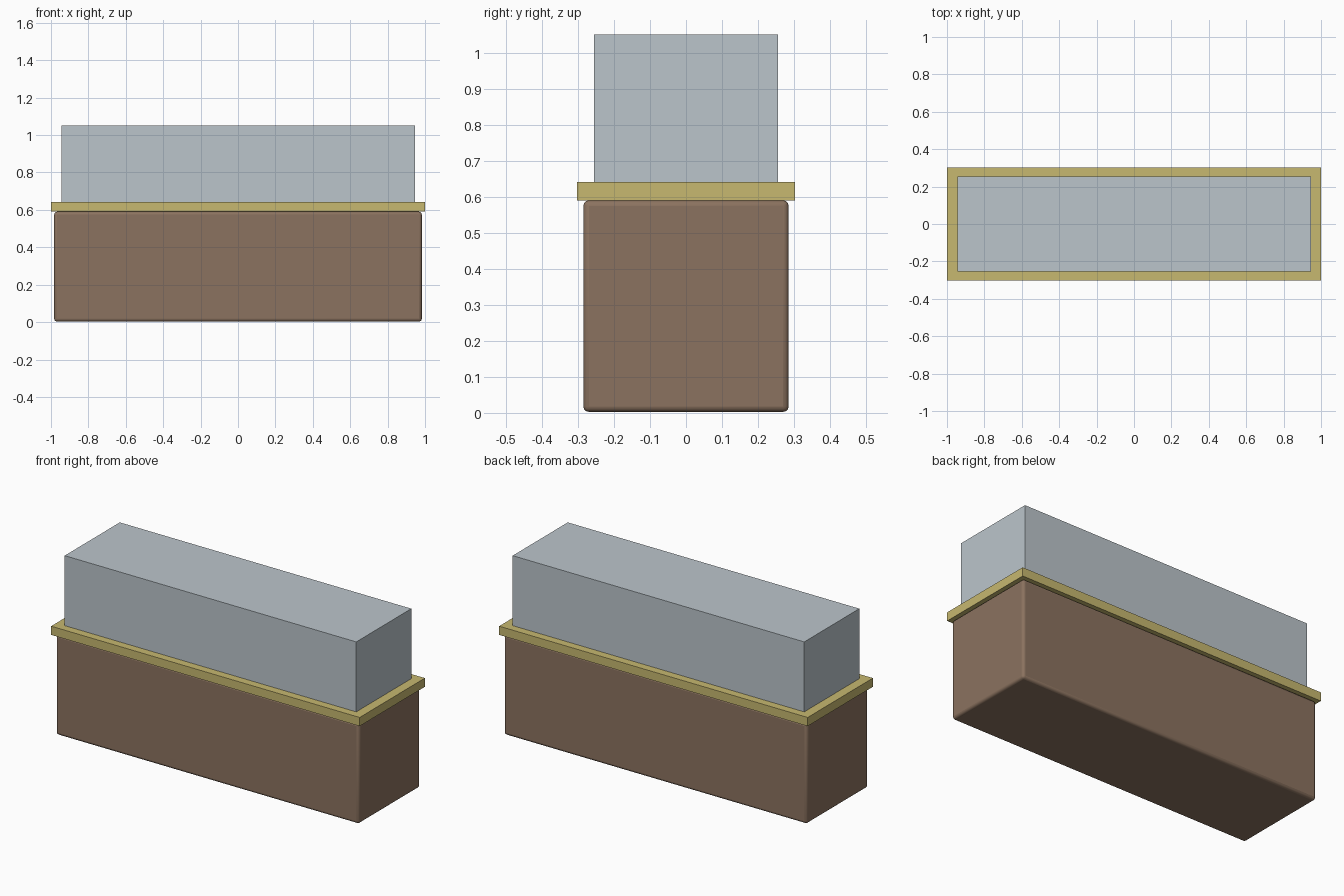
import bpy

cube = bpy.data.objects.get("Cube")
if cube:
    bpy.data.objects.remove(cube, do_unlink=True)


def make_material(name, rgb):
    mat = bpy.data.materials.new(name)
    mat.use_nodes = True
    mat.diffuse_color = (*rgb, 1)
    mat.node_tree.nodes["Principled BSDF"].inputs["Base Color"].default_value = (*rgb, 1)
    return mat


def make_box(name, width, depth, bottom, top, mat, bevel=0):
    bpy.ops.mesh.primitive_cube_add(size=1, location=(0, 0, (bottom + top) / 2))
    obj = bpy.context.object
    obj.name = name
    obj.scale = (width, depth, top - bottom)
    bpy.ops.object.transform_apply(location=False, rotation=False, scale=True)
    obj.data.materials.append(mat)
    if bevel:
        mod = obj.modifiers.new("Rounded edges", "BEVEL")
        mod.width = bevel
        mod.segments = 3
        bpy.ops.object.shade_smooth_by_angle()
    return obj


wood = make_material("brown wood", (0.26, 0.17, 0.115))
brass = make_material("pale brass", (0.57, 0.48, 0.16))
glass = make_material("grey blue glass", (0.50, 0.56, 0.60))

# Cabinet body with softened edges
make_box("cabinet_base", 1.965, 0.57, 0.003, 0.59, wood, bevel=0.015)
# Overhanging counter slab
make_box("brass_trim", 2.0, 0.604, 0.59, 0.641, brass)
# Display case standing on the slab
make_box("glass_case", 1.89, 0.51, 0.641, 1.051, glass)
